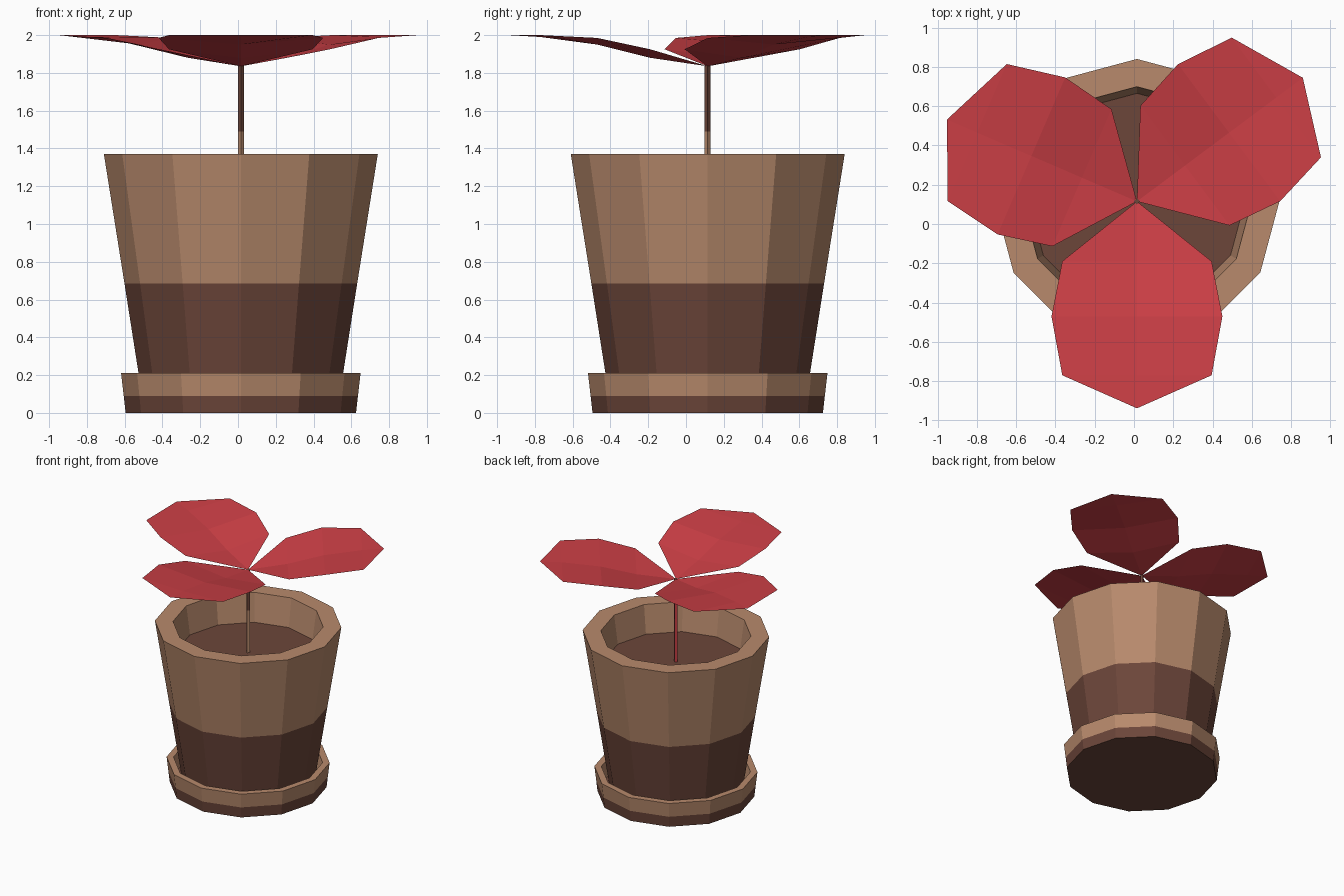
import bpy, bmesh, math
from mathutils import Vector

if "Cube" in bpy.data.objects:
    bpy.data.objects.remove(bpy.data.objects["Cube"])

CX, CY = 0.015, 0.115   # axis of the pot and stem


def material(name, rgb):
    m = bpy.data.materials.new(name)
    m.diffuse_color = (*rgb, 1)
    m.use_nodes = True
    m.node_tree.nodes["Principled BSDF"].inputs["Base Color"].default_value = m.diffuse_color
    return m


TAN = material("tan_clay", (0.479, 0.254, 0.150))
BROWN = material("dark_brown", (0.150, 0.061, 0.042))
RED = material("leaf_red", (0.610, 0.050, 0.061))
MATS = [TAN, BROWN, RED]


def finish(name, bm):
    me = bpy.data.meshes.new(name)
    bm.to_mesh(me)
    bm.free()
    for m in MATS:
        me.materials.append(m)
    ob = bpy.data.objects.new(name, me)
    ob.location = (CX, CY, 0)
    bpy.context.collection.objects.link(ob)
    return ob


def lathe(name, profile, sides, colour):
    """Spin (radius, z) rings, cap both ends, colour faces by rule(centre, normal)."""
    bm = bmesh.new()
    rings = [[bm.verts.new((r * math.cos(2 * math.pi * i / sides),
                            r * math.sin(2 * math.pi * i / sides), z))
              for i in range(sides)] for r, z in profile]
    for a, b in zip(rings, rings[1:]):
        for i in range(sides):
            j = (i + 1) % sides
            bm.faces.new((a[i], a[j], b[j], b[i]))
    bm.faces.new(rings[0][::-1])
    bm.faces.new(rings[-1])
    bm.normal_update()
    for f in bm.faces:
        f.material_index = colour(f.calc_center_median(), f.normal)
    return finish(name, bm)


# Saucer: dark lower band, tan upper band and rim
lathe("saucer", [(0.61, 0), (0.62, 0.09), (0.634, 0.21), (0.58, 0.21), (0.56, 0.085)], 12,
      lambda c, n: 1 if c.z < 0.09 else 0)

# Pot: two colour bands, thick rim, tan inner wall, soil as the inner cap
lathe("pot", [(0.522, 0.085), (0.616, 0.685), (0.725, 1.37), (0.584, 1.37), (0.55, 1.13)], 12,
      lambda c, n: 1 if c.z < 0.685 or (c.z < 1.14 and n.z > 0.9) else 0)


# Stem: red at the back left, tan foot and brown top elsewhere
def stem_colour(c, n):
    if n.x < -0.3 and n.y > 0.3:
        return 2
    return 0 if c.z < 1.49 else 1


lathe("stem", [(0.016, 1.12), (0.016, 1.49), (0.016, 1.838)], 4, stem_colour)

# Leaves: shallow bowls; rows of (distance, half width, centre z, edge z)
ROWS = [(0.305, 0.38, 1.88, 1.925), (0.585, 0.435, 1.95, 1.985), (0.885, 0.38, 1.99, 2.0)]


def leaf(name, angle):
    bm = bmesh.new()
    d = Vector((math.cos(angle), math.sin(angle), 0))
    s = Vector((-d.y, d.x, 0))
    up = Vector((0, 0, 1))
    base = bm.verts.new(up * 1.835)
    tip = bm.verts.new(d * 1.053 + up * 2.0)
    rows = [[bm.verts.new(d * t + s * w * k + up * (ze if k else zc)) for k in (-1, 0, 1)]
            for t, w, zc, ze in ROWS]
    for k in (0, 1):
        bm.faces.new((base, rows[0][k], rows[0][k + 1]))
        for a, b in zip(rows, rows[1:]):
            bm.faces.new((a[k], b[k], b[k + 1], a[k + 1]))
        bm.faces.new((rows[-1][k], tip, rows[-1][k + 1]))
    bm.normal_update()
    for f in bm.faces:
        f.material_index = 2
        if f.normal.z < 0:
            f.normal_flip()
    return finish(name, bm)


for name, deg in (("front_leaf", -90), ("right_leaf", 36.7), ("left_leaf", 156.7)):
    leaf(name, math.radians(deg))
